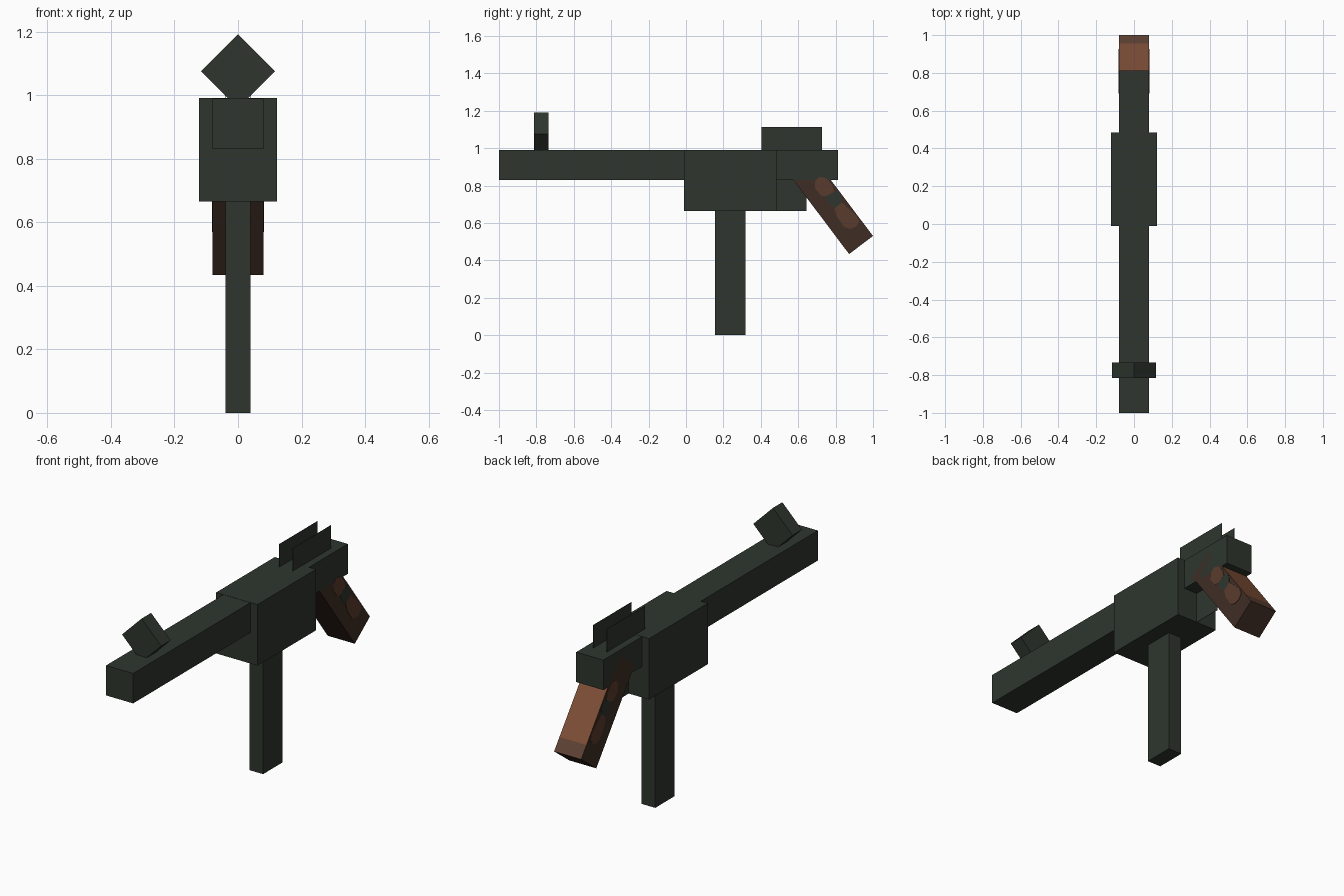
import bpy, bmesh, math
from mathutils import Matrix, Vector

if "Cube" in bpy.data.objects:
    bpy.data.objects.remove(bpy.data.objects["Cube"], do_unlink=True)


def material(name, rgb):
    lin = [((c / 255 + 0.055) / 1.055) ** 2.4 for c in rgb] + [1.0]
    m = bpy.data.materials.new(name)
    m.use_nodes = True
    m.diffuse_color = lin
    bsdf = m.node_tree.nodes["Principled BSDF"]
    bsdf.inputs["Base Color"].default_value = lin
    bsdf.inputs["Roughness"].default_value = 0.9
    return m


GREEN = material("dark green metal", (46, 53, 46))
DARK = material("dark brown wood", (63, 45, 36))
MID = material("mid brown wood", (90, 59, 45))
LIGHT = material("light brown wood", (125, 78, 55))
WORN = material("worn brown wood", (94, 65, 51))


def finish(name, bm, mats, matrix=Matrix()):
    bmesh.ops.recalc_face_normals(bm, faces=bm.faces)
    me = bpy.data.meshes.new(name)
    bm.to_mesh(me)
    bm.free()
    for m in mats:
        me.materials.append(m)
    ob = bpy.data.objects.new(name, me)
    ob.matrix_world = matrix
    bpy.context.collection.objects.link(ob)
    return ob


def box_mesh(lo, hi):
    bm = bmesh.new()
    lo, hi = Vector(lo), Vector(hi)
    size = hi - lo
    bmesh.ops.create_cube(bm, size=1, matrix=Matrix.Translation((lo + hi) / 2)
                          @ Matrix.Diagonal((*size, 1)))
    return bm


def box(name, lo, hi, mat=GREEN, matrix=Matrix()):
    return finish(name, box_mesh(lo, hi), [mat], matrix)


# Main metal parts
box("barrel", (-0.08, -1.0, 0.83), (0.08, 0.813, 0.99))
box("receiver", (-0.122, -0.01, 0.665), (0.122, 0.485, 0.991))
box("magazine", (-0.04, 0.155, 0.0), (0.04, 0.317, 0.68))

# Thin sheet parts
box("trigger_plate", (-0.001, 0.48, 0.665), (0.001, 0.645, 0.835))
for side, x in (("left", 0.04), ("right", -0.04)):
    box("rear_sight_" + side, (x - 0.001, 0.405, 0.985), (x + 0.001, 0.727, 1.112))

# Front sight, a square block standing on its edge
h = 0.082
box("front_sight", (-h, -0.814, -h), (h, -0.734, h),
    matrix=Matrix.Translation((0, 0, 1.075)) @ Matrix.Rotation(math.radians(45), 4, 'Y'))

# Slanted grip: local z runs up the grip, local y runs toward its back
frame = Matrix.Translation((0, 0.872, 0.434)) @ Matrix.Rotation(math.radians(37), 4, 'X')
bm = box_mesh((-0.08, 0, 0), (0.08, 0.16, 0.54))
bmesh.ops.bisect_plane(bm, geom=bm.verts[:] + bm.edges[:] + bm.faces[:],
                       plane_co=(0, 0, 0.075), plane_no=(0, 0, 1))
bm.normal_update()
for f in bm.faces:
    if f.normal.y > 0.5:                       # back face, worn at its lower end
        f.material_index = 1 if f.calc_center_median().z > 0.075 else 2
finish("grip", bm, [DARK, LIGHT, WORN], frame)

# Inlaid patches on both sides of the grip, as (y, z) outlines
patches = {
    "lower_patch": (MID, [(0.085, 0.105), (0.115, 0.095), (0.147, 0.105), (0.155, 0.14),
                          (0.135, 0.243), (0.085, 0.243), (0.068, 0.20), (0.066, 0.13)]),
    "middle_patch": (GREEN, [(0.085, 0.243), (0.135, 0.243), (0.155, 0.275),
                             (0.155, 0.31), (0.085, 0.322), (0.075, 0.28)]),
    "upper_patch": (MID, [(0.085, 0.322), (0.135, 0.314), (0.15, 0.35), (0.145, 0.40),
                          (0.12, 0.425), (0.09, 0.42), (0.066, 0.39), (0.068, 0.34)]),
}
for name, (mat, outline) in patches.items():
    for side, sign in (("left", 1), ("right", -1)):
        bm = bmesh.new()
        face = bm.faces.new([bm.verts.new((sign * 0.079, y, z)) for y, z in outline])
        ext = bmesh.ops.extrude_face_region(bm, geom=[face])
        bmesh.ops.translate(bm, vec=(sign * 0.003, 0, 0),
                            verts=[v for v in ext["geom"] if isinstance(v, bmesh.types.BMVert)])
        finish("grip_" + name + "_" + side, bm, [mat], frame)
